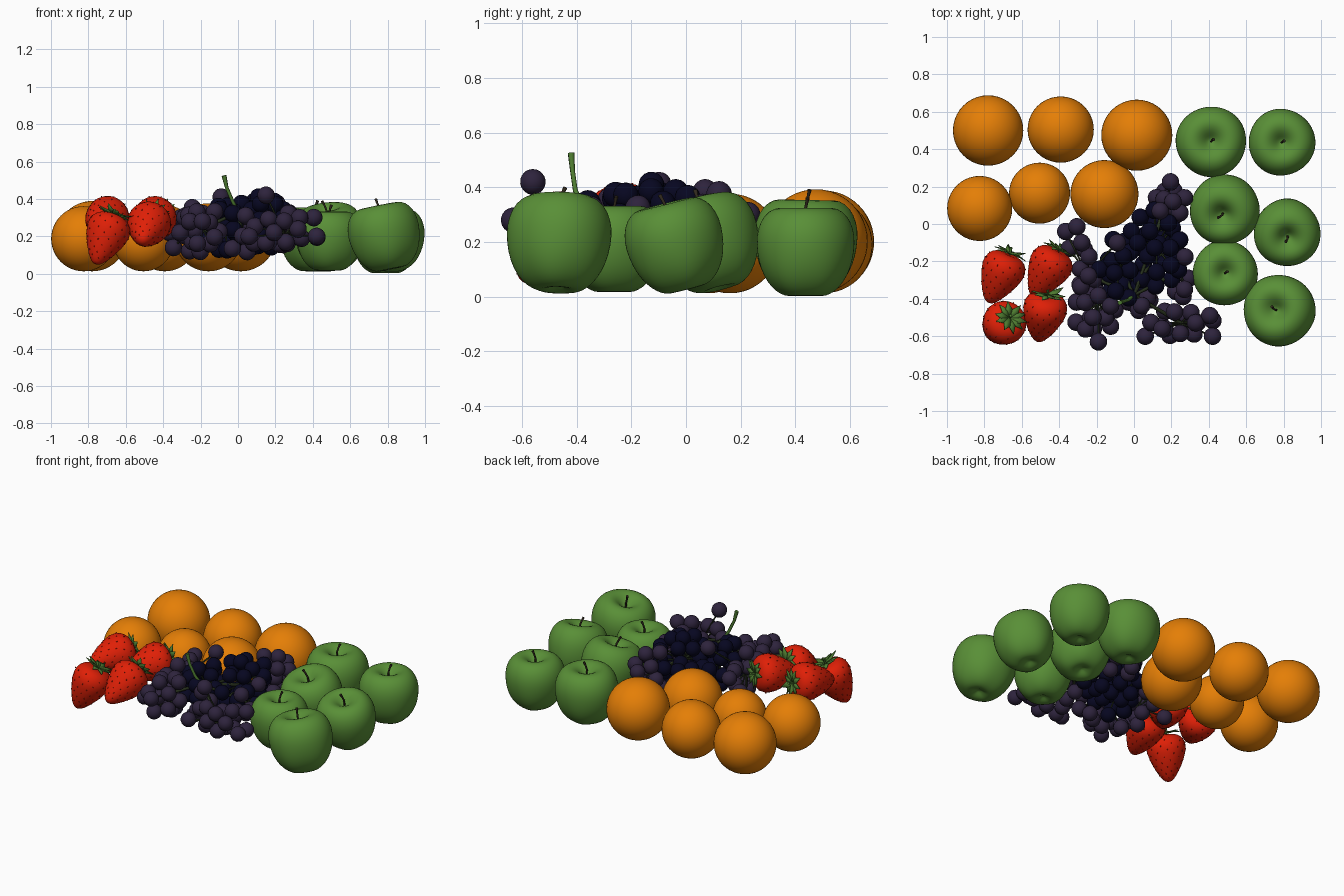
import bpy, bmesh, math, random
from mathutils import Vector, Matrix

if "Cube" in bpy.data.objects:
    bpy.data.objects.remove(bpy.data.objects["Cube"])

random.seed(7)


def material(name, rgb):
    m = bpy.data.materials.new(name)
    m.diffuse_color = (*rgb, 1)
    m.use_nodes = True
    m.node_tree.nodes["Principled BSDF"].inputs["Base Color"].default_value = m.diffuse_color
    return m


ORANGE = material("orange peel", (0.78, 0.21, 0.002))
APPLE = material("apple green", (0.10, 0.275, 0.038))
RED = material("strawberry red", (0.74, 0.014, 0.002))
SEED = material("seed dark red", (0.36, 0.010, 0.003))
LEAF = material("leaf green", (0.075, 0.20, 0.03))
PURPLE = material("grape purple", (0.027, 0.017, 0.046))
NAVY = material("grape navy", (0.002, 0.002, 0.015))
BROWN = material("stem brown", (0.03, 0.022, 0.012))
TWIG = material("twig green", (0.02, 0.03, 0.012))


def finish(name, bm, mat):
    bmesh.ops.recalc_face_normals(bm, faces=bm.faces)
    for f in bm.faces:
        f.smooth = True
    me = bpy.data.meshes.new(name)
    bm.to_mesh(me)
    bm.free()
    me.materials.append(mat)
    ob = bpy.data.objects.new(name, me)
    bpy.context.collection.objects.link(ob)
    return ob


def lathe(profile, segs, warp=None):
    """Spin (radius, height) points about z; end points lie on the axis."""
    bm = bmesh.new()
    rings = []
    for r, z in profile[1:-1]:
        ring = []
        for i in range(segs):
            a = math.tau * i / segs
            k = warp(a, z) if warp else 1
            ring.append(bm.verts.new((r * k * math.cos(a), r * k * math.sin(a), z)))
        rings.append(ring)
    first = bm.verts.new((0, 0, profile[0][1]))
    last = bm.verts.new((0, 0, profile[-1][1]))
    for i in range(segs):
        j = (i + 1) % segs
        bm.faces.new((first, rings[0][i], rings[0][j]))
        bm.faces.new((last, rings[-1][j], rings[-1][i]))
        for a, b in zip(rings, rings[1:]):
            bm.faces.new((a[i], b[i], b[j], a[j]))
    return bm


def tubes(name, paths, radius, mat):
    """Round bars along several polylines; one object."""
    cu = bpy.data.curves.new(name, 'CURVE')
    cu.dimensions = '3D'
    cu.bevel_depth = radius
    cu.bevel_resolution = 1
    cu.use_fill_caps = True
    for path in paths:
        s = cu.splines.new('POLY')
        s.points.add(len(path) - 1)
        for i, (p, co) in enumerate(zip(s.points, path)):
            p.co = (*co, 1)
            p.radius = 1 + 0.4 * (i == len(path) - 1)
    cu.materials.append(mat)
    ob = bpy.data.objects.new(name, cu)
    bpy.context.collection.objects.link(ob)
    return ob


# Oranges
for i, (x, y, r) in enumerate([(-.78, .50, .188), (-.392, .505, .177), (.015, .475, .19),
                               (-.825, .083, .174), (-.505, .165, .163), (-.158, .16, .182)]):
    bm = bmesh.new()
    bmesh.ops.create_uvsphere(bm, u_segments=40, v_segments=24, radius=r)
    finish(f"orange_{i + 1}", bm, ORANGE).location = (x, y, r + .013)

# Apples: wide shoulders, rounded lobed base, dimple and stem on top
APPLE_PROFILE = [(0, .11), (.02, .115), (.045, .142), (.08, .164), (.12, .164), (.16, .136),
                 (.184, .085), (.19, .03), (.181, -.04), (.16, -.097), (.13, -.14),
                 (.095, -.167), (.062, -.176), (.035, -.168), (.015, -.155), (0, -.152)]


def apple_lobes(a, z):
    return 1 + .03 * math.cos(5 * a) * max(0, -z / .17) + .012 * math.cos(3 * a + 1)


for i, (x, y, r, tx, ty, low) in enumerate([
        (.412, .44, .19, 0, .02, .01), (.79, .437, .18, 0, 0, 0),
        (.488, .083, .188, -.12, -.25, .012), (.818, -.04, .18, .03, -.25, .01),
        (.487, -.262, .176, 0, 0, .015), (.783, -.463, .193, -.2, .03, .01)]):
    s = r / .188
    bm = lathe(APPLE_PROFILE, 30, apple_lobes)
    turn = Vector((tx, ty, 1)).to_track_quat('Z', 'Y').to_matrix().to_4x4()
    bm.transform(turn @ Matrix.Rotation(i * 1.3, 4, 'Z') @ Matrix.Scale(s, 4))
    lift = low - min(v.co.z for v in bm.verts)
    ob = finish(f"apple_{i + 1}", bm, APPLE)
    ob.location = (x, y, lift)
    ob.modifiers.new("smooth", 'SUBSURF').levels = 1
    stem = [(0, 0, .10), (0, .002, .15), (-.006, -.004, .18), (-.014, -.008, .20)]
    tubes(f"apple_stem_{i + 1}", [[turn @ Vector(p) * s for p in stem]],
          .006, BROWN).location = (x, y, lift)

# Strawberries: body, seeds, leafy crown
BERRY = [(0, -.005), (.05, .004), (.098, -.012), (.123, -.06), (.117, -.11), (.09, -.18),
         (.056, -.24), (.026, -.277), (0, -.285)]


def berry_radius(z):
    for (r0, z0), (r1, z1) in zip(BERRY[2:], BERRY[3:]):
        if z1 <= z <= z0:
            return r0 + (r1 - r0) * (z0 - z) / (z0 - z1)
    return 0


for i, (head, tip) in enumerate([((-.665, -.165, .31), (-.775, -.415, .27)),
                                 ((-.405, -.145, .31), (-.53, -.37, .27)),
                                 ((-.665, -.505, .305), (-.765, -.59, .045)),
                                 ((-.46, -.385, .31), (-.51, -.61, .18))]):
    head, tip = Vector(head), Vector(tip)
    place = Matrix.Translation(head) @ (head - tip).to_track_quat('Z', 'Y').to_matrix().to_4x4()
    bm = lathe(BERRY, 20)
    ob = finish(f"strawberry_{i + 1}", bm, RED)
    ob.matrix_world = place
    ob.modifiers.new("smooth", 'SUBSURF').levels = 1
    # seeds in a spiral
    bm = bmesh.new()
    for k in range(80):
        z = -.03 - .235 * k / 80
        r = berry_radius(z) - .003
        spin = Matrix.Rotation(k * 2.39996, 4, 'Z')
        bmesh.ops.create_uvsphere(bm, u_segments=6, v_segments=4, radius=1,
                                  matrix=spin @ Matrix.Translation((r, 0, z)) @
                                  Matrix.Diagonal((.003, .003, .005, 1)))
    finish(f"strawberry_seeds_{i + 1}", bm, SEED).matrix_world = place
    # crown of pointed leaves
    bm = bmesh.new()
    for k in range(10):
        spin = Matrix.Rotation(k * math.tau / 10 + random.uniform(-.15, .15), 3, 'Z')
        up = random.uniform(-.004, .03)
        pts = [(.005, -.008, .008), (.005, .008, .008), (.045, .02, .016), (.045, -.02, .016),
               (.092, 0, .008 + up)]
        v = [bm.verts.new(spin @ Vector(p)) for p in pts]
        bm.faces.new(v[:4])
        bm.faces.new((v[3], v[2], v[4]))
    crown = finish(f"strawberry_leaves_{i + 1}", bm, LEAF)
    crown.matrix_world = place
    crown.modifiers.new("thickness", 'SOLIDIFY').thickness = .004
    tubes(f"strawberry_stem_{i + 1}", [[(0, 0, 0), (.003, 0, .02), (.008, .004, .04)]],
          .006, LEAF).matrix_world = place

# Grapes: lobes filled at random with a minimum spacing, plus a few strays
LOBES = [  # centre, radii, dark?
    ((.12, -.13, .265), (.15, .21, .155), True),
    ((-.07, -.24, .26), (.13, .19, .15), True),
    ((-.19, -.42, .24), (.12, .19, .14), False),
    ((.25, -.53, .21), (.18, .08, .105), False),
    ((.17, .10, .26), (.08, .13, .14), False),
    ((.25, -.25, .23), (.06, .18, .12), False),
    ((-.25, -.27, .24), (.06, .15, .12), False),
    ((.02, -.38, .22), (.10, .10, .12), False)]
STRAYS = [(.195, .225, .30), (.12, .14, .24), (.27, .14, .30), (.245, .06, .33),
          (-.365, -.04, .22), (-.305, -.015, .30), (-.28, -.10, .31), (-.31, -.525, .22),
          (-.19, -.63, .28), (.15, -.56, .42), (.42, -.60, .20), (.405, -.49, .30),
          (.06, -.60, .20), (-.09, -.10, .41), (-.22, -.50, .33), (-.345, -.13, .14)]
centres = [Vector(c) for c, _, dark in LOBES if not dark]
grapes = [(Vector(p), False, min(centres, key=lambda c: (c - Vector(p)).length))
          for p in STRAYS]
for c, rad, dark in LOBES:
    for _ in range(1500):
        d = Vector([random.gauss(0, 1) for _ in range(3)]).normalized() * random.uniform(.4, 1)
        p = Vector(c) + Vector(a * b for a, b in zip(d, rad))
        if all((p - q[0]).length > .08 for q in grapes):
            grapes.append((p, dark, Vector(c)))
for name, flag, mat in (("grapes_purple", False, PURPLE), ("grapes_navy", True, NAVY)):
    bm = bmesh.new()
    for p, dark, c in grapes:
        if dark == flag:
            turn = (p - c).to_track_quat('Z', 'Y').to_matrix().to_4x4()
            bmesh.ops.create_uvsphere(bm, u_segments=16, v_segments=10, radius=.047,
                                      matrix=Matrix.Translation(p) @ turn)
    finish(name, bm, mat)

# Grape stalks
hub = Vector((0, -.38, .33))
tubes("grape_twigs", [[c, p] for p, _, c in grapes], .004, TWIG)
tubes("grape_branches", [[hub, Vector(c)] for c, _, _ in LOBES], .008, TWIG)
tubes("grape_main_stem", [[hub, (-.03, -.405, .39), (-.06, -.415, .46), (-.075, -.42, .525)]],
      .0095, LEAF)
